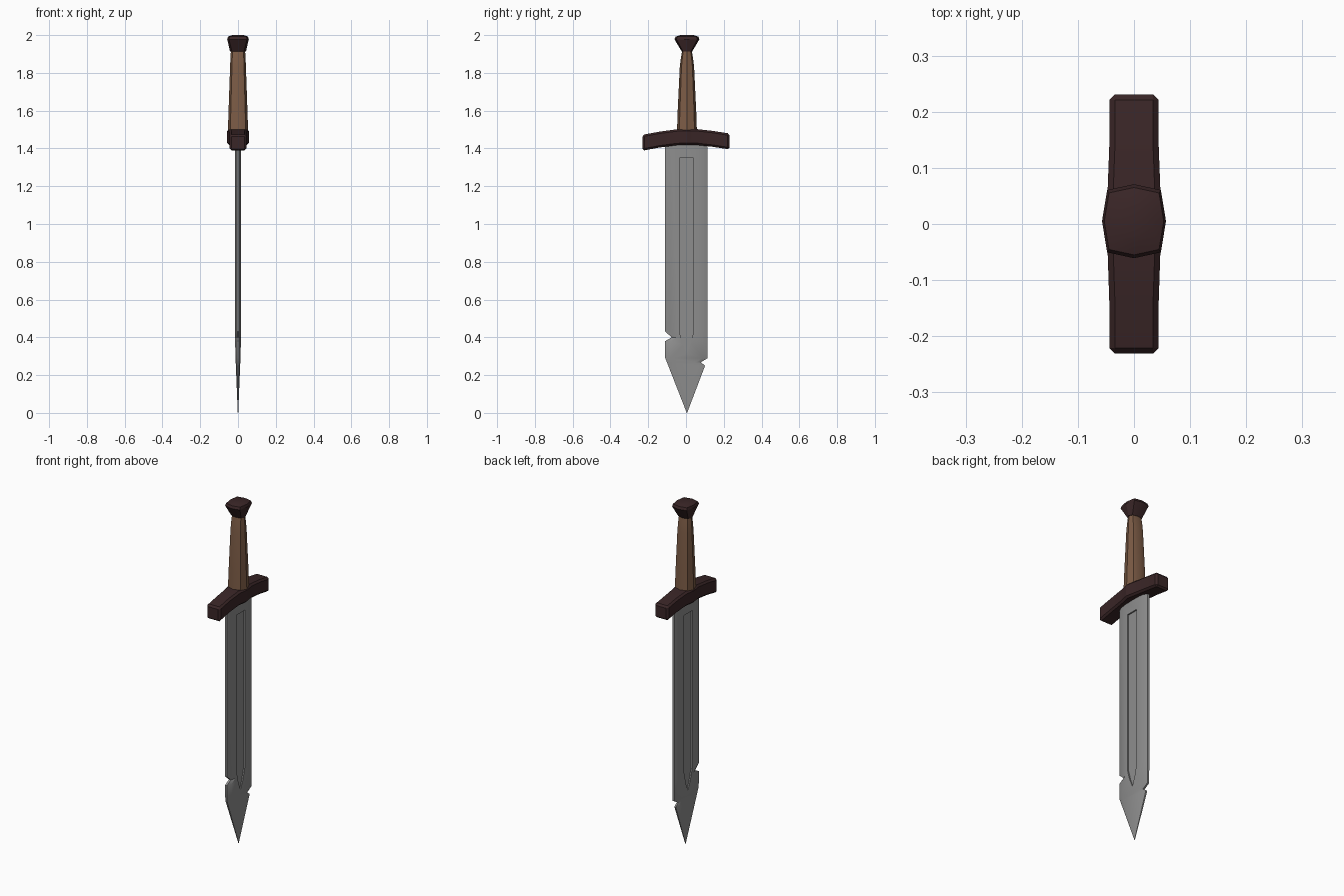
import bpy, bmesh, math

if "Cube" in bpy.data.objects:
    bpy.data.objects.remove(bpy.data.objects["Cube"])


def material(name, rgb):
    m = bpy.data.materials.new(name)
    m.diffuse_color = (*rgb, 1)
    m.use_nodes = True
    m.node_tree.nodes["Principled BSDF"].inputs["Base Color"].default_value = m.diffuse_color
    return m


STEEL = material("grey_steel", (0.27, 0.27, 0.27))
WOOD = material("brown_wood", (0.20, 0.105, 0.06))
DARK = material("dark_red_brown", (0.042, 0.019, 0.02))


def loft(name, rings, mat):
    """Skin a list of equal-length closed rings and cap both ends."""
    bm = bmesh.new()
    rows = [[bm.verts.new(p) for p in r] for r in rings]
    n = len(rows[0])
    for a, b in zip(rows, rows[1:]):
        for i in range(n):
            j = (i + 1) % n
            bm.faces.new((a[i], a[j], b[j], b[i]))
    bm.faces.new(rows[0])
    bm.faces.new(rows[-1])
    bmesh.ops.remove_doubles(bm, verts=bm.verts, dist=0.0002)
    bmesh.ops.recalc_face_normals(bm, faces=bm.faces)
    mesh = bpy.data.meshes.new(name)
    bm.to_mesh(mesh)
    bm.free()
    ob = bpy.data.objects.new(name, mesh)
    bpy.context.collection.objects.link(ob)
    mesh.materials.append(mat)
    return ob


def apply(ob):
    bpy.context.view_layer.objects.active = ob
    for m in list(ob.modifiers):
        bpy.ops.object.modifier_apply(modifier=m.name)


def smooth(ob, deg=30):
    ob.data.shade_smooth()
    ob.data.set_sharp_from_angle(angle=math.radians(deg))


CY = 0.005  # centre line of blade and handle


def octagon(z, rx, ry, corner):
    """Eight-sided ring; corner sets how square it is."""
    c = corner
    pts = [(1, 0), (c, c), (0, 1), (-c, c), (-1, 0), (-c, -c), (0, -1), (c, -c)]
    return [(rx * x, CY + ry * y, z) for x, y in pts]


# Blade: height, left edge, right edge, half thickness
sections = [(1.45, -0.11, 0.115, 0.016), (0.43, -0.11, 0.115, 0.016),
            (0.40, -0.075, 0.115, 0.016), (0.38, -0.11, 0.115, 0.0155),
            (0.29, -0.11, 0.115, 0.013), (0.268, -0.101, 0.078, 0.0122),
            (0.25, -0.094, 0.101, 0.0115)]
rings = []
for z, l, r, t in sections:
    il, ir, e = l + 0.028, r - 0.028, t * 0.4
    rings.append([(e, l, z), (t, il, z), (t, ir, z), (e, r, z),
                  (-e, r, z), (-t, ir, z), (-t, il, z), (-e, l, z)])
rings.append([(0.0012 * (1 if i < 4 else -1), CY + 0.001 * (-1 if i in (0, 1, 6, 7) else 1), 0)
              for i in range(8)])
blade = loft("blade", rings, STEEL)

# Fuller groove on both flats, ending in a point
groove = [(-0.035, 1.35), (0.04, 1.35), (0.04, 0.43), (0.022, 0.36), (0.003, 0.315),
          (-0.016, 0.36), (-0.035, 0.43)]
cutters = []
for s in (1, -1):
    cut = loft("groove_cutter", [[(s * x, y, z) for y, z in groove] for x in (0.008, 0.05)], STEEL)
    cut.hide_render = True
    mod = blade.modifiers.new("groove", 'BOOLEAN')
    mod.operation = 'DIFFERENCE'
    mod.solver = 'EXACT'
    mod.object = cut
    cutters.append(cut)
apply(blade)
for cut in cutters:
    bpy.data.objects.remove(cut)
smooth(blade)

# Crossguard: y, centre height, half width; drooping ends and swollen middle
guard_rows = [(-0.231, 1.43, 0.044), (-0.14, 1.447, 0.044), (-0.05, 1.459, 0.047),
              (CY, 1.461, 0.057), (0.06, 1.46, 0.047), (0.14, 1.451, 0.044),
              (0.231, 1.437, 0.044)]
H = 0.042
guard = loft("crossguard", [[(w, y, z - H), (w, y, z + H), (-w, y, z + H), (-w, y, z - H)]
                            for y, z, w in guard_rows], DARK)
bev = guard.modifiers.new("bevel", 'BEVEL')
bev.width = 0.01
bev.segments = 1
bev.limit_method = 'ANGLE'
bev.angle_limit = math.radians(50)
apply(guard)
smooth(guard, 20)

# Grip: tapered wooden handle
grip = loft("grip", [octagon(z, rx, ry, 0.76) for z, rx, ry in
                     ((1.48, 0.054, 0.053), (1.60, 0.050, 0.049), (1.83, 0.042, 0.038),
                      (1.88, 0.040, 0.032), (1.925, 0.037, 0.024))], WOOD)
smooth(grip, 35)

# Pommel: flared cap with a shallow crown
pommel = loft("pommel", [octagon(z, rx, ry, c) for z, rx, ry, c in
                         ((1.912, 0.042, 0.027, 0.75), (1.978, 0.057, 0.066, 0.84),
                          (1.992, 0.053, 0.060, 0.84), (2.0, 0.030, 0.034, 0.8))], DARK)
smooth(pommel, 25)
